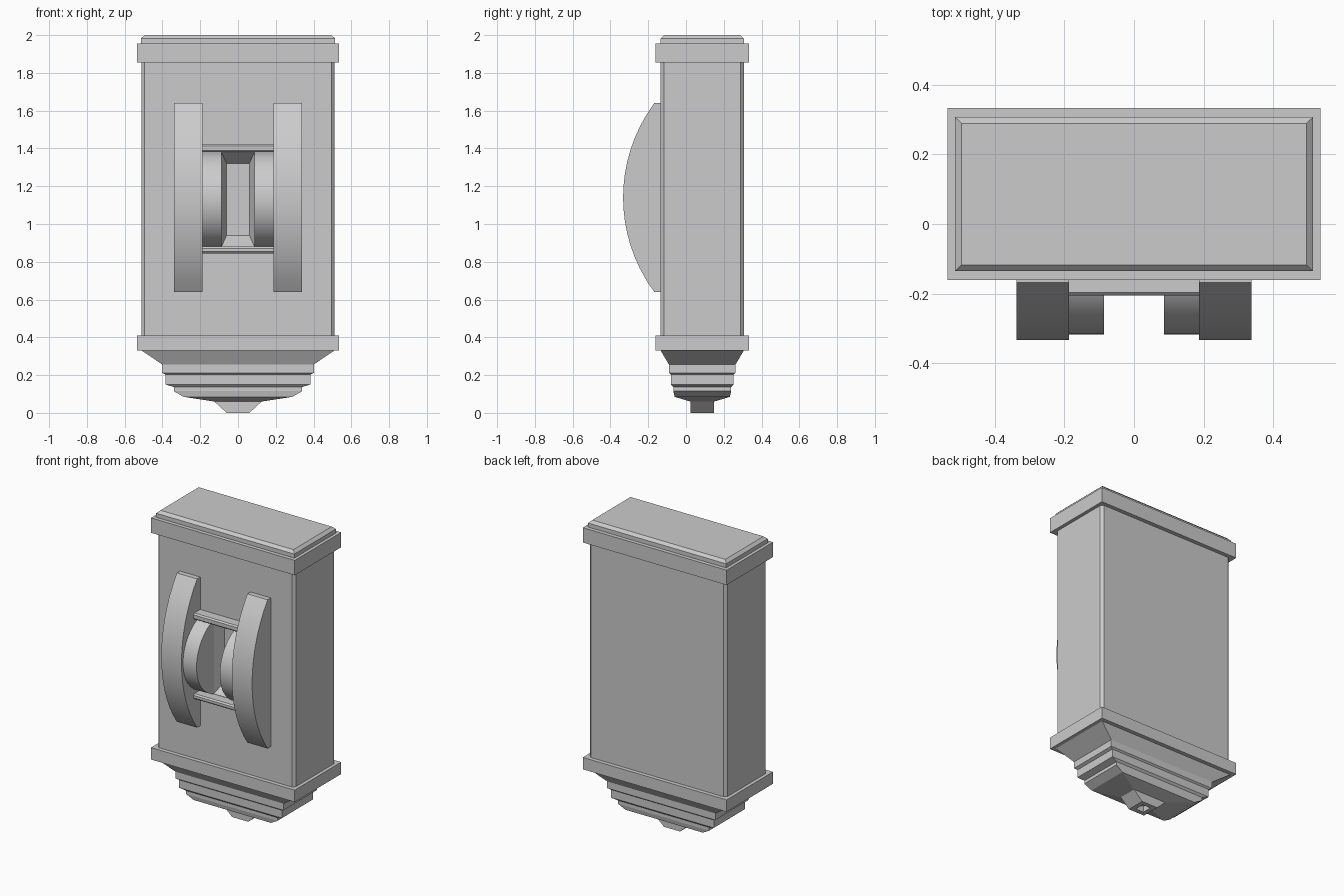
import bpy, bmesh
from math import sqrt

if "Cube" in bpy.data.objects:
    bpy.data.objects.remove(bpy.data.objects["Cube"])

CY = 0.086  # centre of the housing in y


def finish(name, bm, smooth=False):
    bmesh.ops.recalc_face_normals(bm, faces=bm.faces)
    me = bpy.data.meshes.new(name)
    bm.to_mesh(me)
    bm.free()
    ob = bpy.data.objects.new(name, me)
    bpy.context.collection.objects.link(ob)
    bpy.ops.object.select_all(action='DESELECT')
    ob.select_set(True)
    bpy.context.view_layer.objects.active = ob
    if smooth:
        bpy.ops.object.shade_smooth_by_angle(angle=0.52)
    return ob


def loft(name, loops):
    """Skin a stack of equal-sized point loops and cap both ends."""
    bm = bmesh.new()
    rings = [[bm.verts.new(p) for p in lp] for lp in loops]
    for a, b in zip(rings, rings[1:]):
        for i in range(len(a)):
            j = (i + 1) % len(a)
            bm.faces.new((a[i], a[j], b[j], b[i]))
    bm.faces.new(rings[0])
    bm.faces.new(rings[-1])
    return finish(name, bm)


def rect(hx, hy, z, c=0):
    """Rectangle loop around the housing axis, optionally with cut corners."""
    if c:
        q = [(-hx + c, -hy), (hx - c, -hy), (hx, -hy + c), (hx, hy - c),
             (hx - c, hy), (-hx + c, hy), (-hx, hy - c), (-hx, -hy + c)]
    else:
        q = [(-hx, -hy), (hx, -hy), (hx, hy), (-hx, hy)]
    return [(x, y + CY, z) for x, y in q]


def arc_plate(name, x0, x1, zc, half, edge, front, back, n):
    """Plate standing on the front face with an arched outline in y-z."""
    s = edge - front
    r = (half * half + s * s) / (2 * s)
    prof = [(back, zc - half)]
    for i in range(n + 1):
        t = -half + 2 * half * i / n
        prof.append((front + r - sqrt(r * r - t * t), zc + t))
    prof.append((back, zc + half))
    ob = loft(name, [[(x, y, z) for y, z in prof] for x in (x0, x1)])
    bpy.ops.object.shade_smooth_by_angle(angle=0.52)
    return ob


# Main housing with cut vertical edges
body = loft("housing", [rect(.512, .22, .35, .018), rect(.512, .22, 1.93, .018)])

# Tapered slot cut in the housing front
cut = loft("slot_cutter", [[(-hx, y, 1.13 - hz), (hx, y, 1.13 - hz), (hx, y, 1.13 + hz), (-hx, y, 1.13 + hz)]
                           for hx, hz, y in ((.0875, .25, -.136), (.06, .19, -.06))])
cut.hide_render = True
mod = body.modifiers.new("slot", 'BOOLEAN')
mod.operation = 'DIFFERENCE'
mod.solver = 'EXACT'
mod.object = cut
bpy.context.view_layer.objects.active = body
bpy.ops.object.modifier_apply(modifier=mod.name)
bpy.data.objects.remove(cut)

# Collars and bevelled cap
loft("top_collar", [rect(.535, .247, 1.855), rect(.535, .247, 1.955)])
loft("bottom_collar", [rect(.535, .247, .33), rect(.535, .247, .41)])
loft("top_cap", [rect(.514, .221, 1.94), rect(.514, .221, 1.982), rect(.495, .203, 2.0)])

# Stepped base tapering to a hollow nub
loft("stepped_base", [rect(*p) for p in (
    (.51, .22, .34), (.51, .22, .33), (.402, .177, .257), (.402, .177, .212), (.383, .166, .203),
    (.383, .166, .15), (.34, .153, .137), (.34, .153, .115), (.288, .146, .085),
    (.125, .063, .06), (.06, .063, 0), (.03, .033, 0), (.03, .033, .04))])

# Mirrored outer fins and inner cheeks
for side, s in (("left", -1), ("right", 1)):
    arc_plate(side + "_fin", s * .187, s * .338, 1.14, .5, -.168, -.333, -.12, 16)
    arc_plate(side + "_cheek", s * .0865, s * .19, 1.13, .25, -.136, -.317, -.13, 16)

# Cross bars above and below the cheeks
for name, z0, z1 in (("upper_bar", 1.38, 1.422), ("lower_bar", .845, .88)):
    b = .009
    prof = [(-.12, z0), (-.205 + b, z0), (-.205, z0 + b), (-.205, z1 - b), (-.205 + b, z1), (-.12, z1)]
    loft(name, [[(x, y, z) for y, z in prof] for x in (-.19, .19)])
